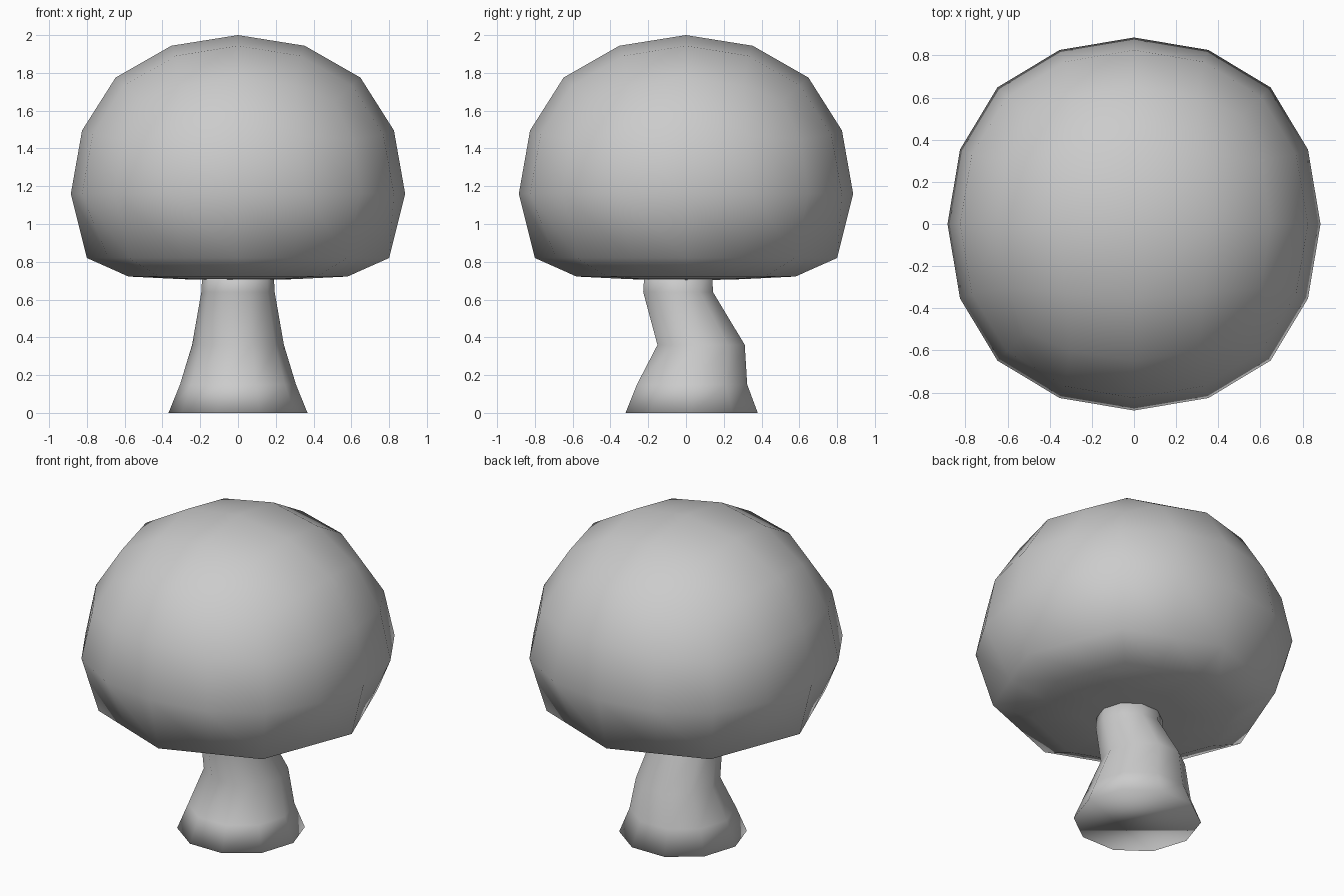
import bpy, bmesh, math
from mathutils import Vector

if "Cube" in bpy.data.objects:
    bpy.data.objects.remove(bpy.data.objects["Cube"])


def add_object(name, bm):
    bmesh.ops.recalc_face_normals(bm, faces=bm.faces)
    for f in bm.faces:
        f.smooth = True
    mesh = bpy.data.meshes.new(name)
    bm.to_mesh(mesh)
    bm.free()
    ob = bpy.data.objects.new(name, mesh)
    bpy.context.collection.objects.link(ob)
    return ob


def octagon_point(i, r):
    """Point i of 16 around an octagon; odd points lie halfway along its sides."""
    if i % 2:
        return (octagon_point(i - 1, r) + octagon_point(i + 1, r)) / 2
    k = r * (1.02 if i % 4 == 2 else 1.0)
    a = i * math.pi / 8
    return Vector((k * math.cos(a), k * math.sin(a)))


# Cap: a cube rounded by subdivision, with a flattened octagonal underside
bm = bmesh.new()
bmesh.ops.create_cube(bm, size=2)
cap = add_object("mushroom_cap", bm)
sub = cap.modifiers.new("round", 'SUBSURF')
sub.levels = sub.render_levels = 2
sub.use_limit_surface = False
deps = bpy.context.evaluated_depsgraph_get()
mesh = bpy.data.meshes.new_from_object(cap.evaluated_get(deps))
cap.modifiers.clear()
cap.data = mesh
top = max(v.co.z for v in mesh.vertices)
for v in mesh.vertices:
    x, y, z = v.co / top
    v.co = (x * 0.885, y * 0.885, 1.16 + z * 0.84)
    if z < -0.2:
        i = round(math.atan2(y, x) / (math.pi / 8))
        flat = math.hypot(x, y)
        if z > -0.46:
            r, h = 0.80, 0.82
        elif flat > 0.62:
            r, h = 0.58, 0.722
        elif flat > 0.1:
            r, h = 0.30, 0.708
        else:
            r, h = 0.0, 0.70
        p = octagon_point(i, r)
        v.co = (p.x, p.y, h)
for p in mesh.polygons:
    p.use_smooth = True

# Stem: ten-sided rings (height, radius, y offset) that bend and taper
bm = bmesh.new()
rings = []
for z, r, y in [(0, 0.368, 0.03), (0.15, 0.307, 0.032), (0.36, 0.243, 0.08),
                (0.64, 0.194, -0.042), (0.76, 0.188, -0.04)]:
    rings.append([bm.verts.new((r * math.cos(k * math.pi / 5),
                                y + r * math.sin(k * math.pi / 5), z))
                  for k in range(10)])
for a, b in zip(rings, rings[1:]):
    for k in range(10):
        n = (k + 1) % 10
        bm.faces.new((a[k], a[n], b[n], b[k]))
bm.faces.new(rings[0][::-1])
bm.faces.new(rings[-1])
add_object("mushroom_stem", bm)
